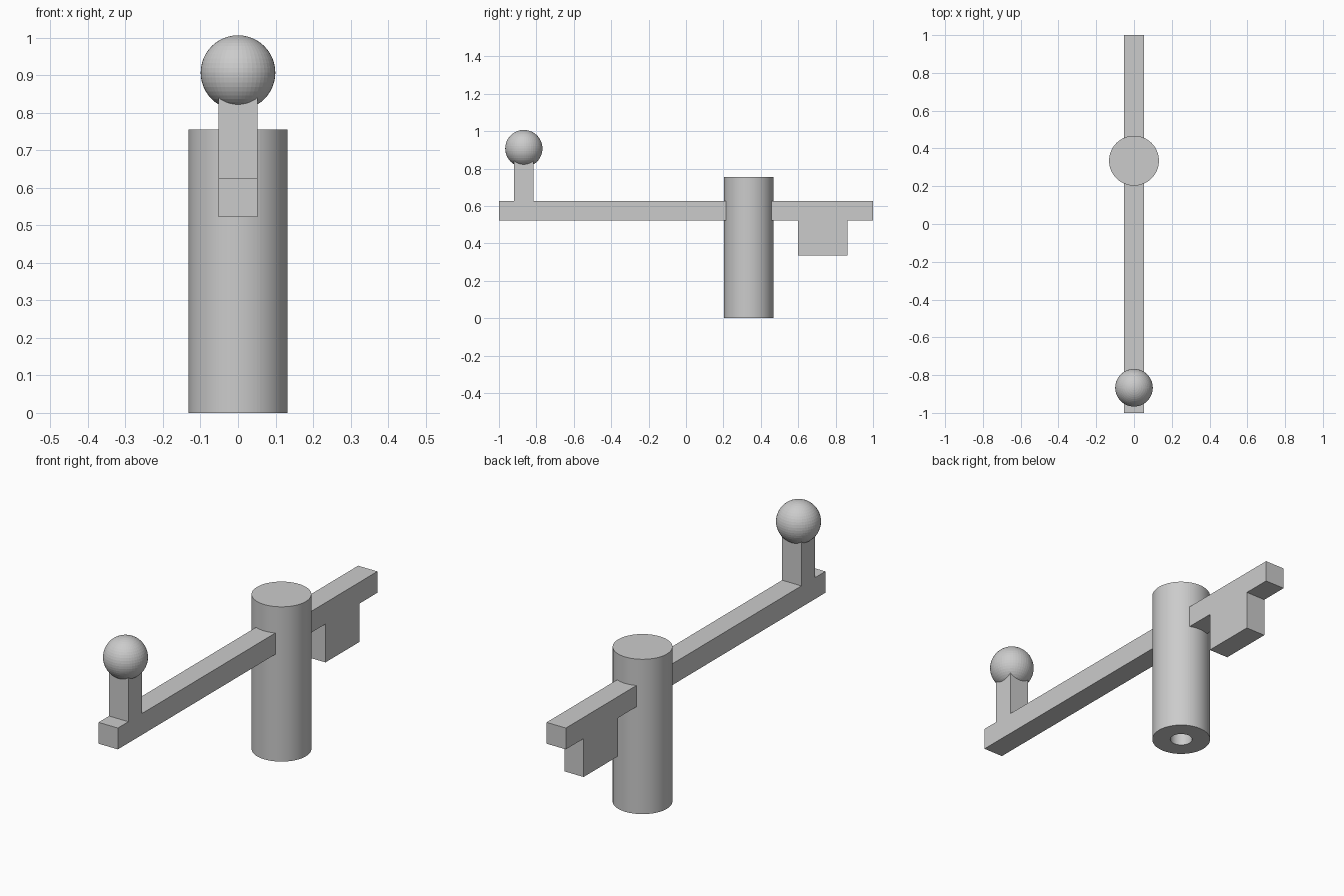
import bpy, bmesh, math
from mathutils import Matrix

if "Cube" in bpy.data.objects:
    bpy.data.objects.remove(bpy.data.objects["Cube"])


def make_object(name, bm):
    bmesh.ops.recalc_face_normals(bm, faces=bm.faces)
    mesh = bpy.data.meshes.new(name)
    bm.to_mesh(mesh)
    bm.free()
    obj = bpy.data.objects.new(name, mesh)
    bpy.context.collection.objects.link(obj)
    return obj


def cylinder(name, y, radius, z0, z1, sides=96):
    bm = bmesh.new()
    bmesh.ops.create_cone(bm, cap_ends=True, segments=sides, radius1=radius, radius2=radius,
                          depth=z1 - z0, matrix=Matrix.Translation((0, y, (z0 + z1) / 2)))
    return make_object(name, bm)


def apply_boolean(target, tool, operation):
    mod = target.modifiers.new(operation.title(), 'BOOLEAN')
    mod.operation = operation
    mod.solver = 'EXACT'
    mod.object = tool
    bpy.context.view_layer.objects.active = target
    bpy.ops.object.modifier_apply(modifier=mod.name)
    bpy.data.objects.remove(tool, do_unlink=True)


# Arm with upright post and hanging counterweight: one side profile (y, z)
half = 0.052
profile = [(-1, 0.522), (0.6, 0.522), (0.6, 0.335), (0.863, 0.335), (0.863, 0.522), (1, 0.522),
           (1, 0.626), (-0.815, 0.626), (-0.815, 0.875), (-0.919, 0.875), (-0.919, 0.626), (-1, 0.626)]
bm = bmesh.new()
face = bm.faces.new([bm.verts.new((-half, y, z)) for y, z in profile])
side = bmesh.ops.extrude_face_region(bm, geom=[face])
bmesh.ops.translate(bm, vec=(2 * half, 0, 0),
                    verts=[v for v in side['geom'] if isinstance(v, bmesh.types.BMVert)])
arm = make_object("arm", bm)

# Ball on the post
bm = bmesh.new()
bmesh.ops.create_uvsphere(bm, u_segments=48, v_segments=24, radius=0.0995,
                          matrix=Matrix.Translation((0, -0.867, 0.907)))
apply_boolean(arm, make_object("ball", bm), 'UNION')

# Column with a blind hole in its base, fused with the arm
column = cylinder("column_and_arm", 0.335, 0.132, 0, 0.755)
apply_boolean(column, arm, 'UNION')
apply_boolean(column, cylinder("hole_cutter", 0.335, 0.05, -0.1, 0.5, 48), 'DIFFERENCE')

# Smooth the column only; the ball keeps its facets
for poly in column.data.polygons:
    c = poly.center
    radial = math.hypot(c.x, c.y - 0.335)
    poly.use_smooth = abs(poly.normal.z) < 0.01 and 0.04 < radial < 0.134 and len(poly.vertices) == 4
